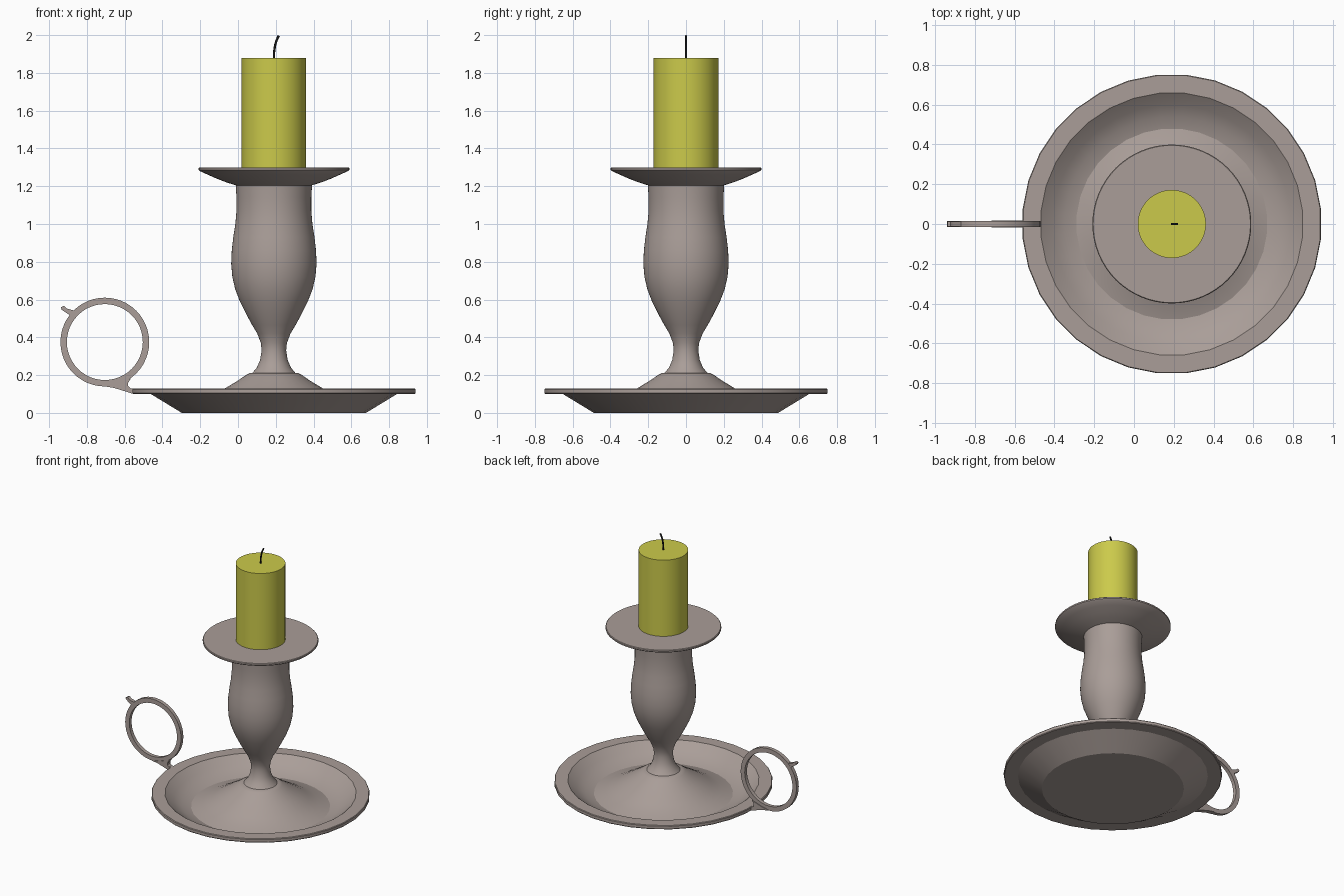
import bpy, bmesh, math
from mathutils import Vector, Matrix

if "Cube" in bpy.data.objects:
    bpy.data.objects.remove(bpy.data.objects["Cube"])

CX = 0.19  # axis of the candlestick


def material(name, rgb):
    m = bpy.data.materials.new(name)
    m.diffuse_color = (*rgb, 1)
    m.use_nodes = True
    m.node_tree.nodes["Principled BSDF"].inputs["Base Color"].default_value = m.diffuse_color
    return m


METAL = material("taupe_metal", (0.40, 0.34, 0.315))
WAX = material("yellow_wax", (0.60, 0.59, 0.07))
BLACK = material("black_wick", (0.01, 0.01, 0.01))


def finish(name, bm, mat, angle=28):
    bmesh.ops.remove_doubles(bm, verts=bm.verts, dist=1e-5)
    bmesh.ops.recalc_face_normals(bm, faces=bm.faces)
    me = bpy.data.meshes.new(name)
    bm.to_mesh(me)
    bm.free()
    ob = bpy.data.objects.new(name, me)
    bpy.context.collection.objects.link(ob)
    me.materials.append(mat)
    bpy.ops.object.select_all(action='DESELECT')
    ob.select_set(True)
    bpy.context.view_layer.objects.active = ob
    bpy.ops.object.shade_smooth_by_angle(angle=math.radians(angle))
    return ob


def lathe(name, profile, mat, segs=64, phase=0.0, closed=False, place=None):
    """Turn a (radius, height) profile round z, then place it."""
    bm = bmesh.new()
    pts = profile + profile[:1] if closed else profile
    start = Matrix.Rotation(phase, 3, 'Z')
    vs = [bm.verts.new(start @ Vector((r, 0, z))) for r, z in pts]
    es = [bm.edges.new(p) for p in zip(vs, vs[1:])]
    bmesh.ops.spin(bm, geom=vs + es, cent=(0, 0, 0), axis=(0, 0, 1),
                   angle=2 * math.pi, steps=segs)
    bmesh.ops.remove_doubles(bm, verts=bm.verts, dist=1e-5)
    bm.transform(place or Matrix.Translation((CX, 0, 0)))
    return finish(name, bm, mat)


def plate(name, outline, half, mat):
    """Flat piece from an x-z outline, thickened along y."""
    bm = bmesh.new()
    f = bm.faces.new([bm.verts.new((x, -half, z)) for x, z in outline])
    new = bmesh.ops.extrude_face_region(bm, geom=[f])["geom"]
    bmesh.ops.translate(bm, vec=(0, 2 * half, 0),
                        verts=[v for v in new if isinstance(v, bmesh.types.BMVert)])
    bm.faces.ensure_lookup_table()
    return finish(name, bm, mat)


# Dish with raised centre
lathe("dish", [(0, 0), (0.49, 0), (0.655, 0.10), (0.749, 0.10), (0.753, 0.105),
               (0.753, 0.125), (0.749, 0.13), (0.66, 0.13), (0.60, 0.082),
               (0.54, 0.047), (0.48, 0.03), (0.40, 0.053), (0.33, 0.088),
               (0.26, 0.13), (0.19, 0.172), (0.15, 0.20), (0.13, 0.21), (0, 0.21)],
      METAL, segs=32, phase=math.pi / 32)

# Turned stem flaring into the drip pan
lathe("stem_and_drip_pan",
      [(0, 0.205), (0.115, 0.21), (0.09, 0.24), (0.073, 0.28), (0.065, 0.33),
       (0.069, 0.37), (0.088, 0.42), (0.115, 0.465), (0.145, 0.52), (0.18, 0.59),
       (0.205, 0.655), (0.22, 0.72), (0.226, 0.79), (0.223, 0.86), (0.215, 0.93),
       (0.204, 1.0), (0.198, 1.07), (0.198, 1.14), (0.202, 1.205), (0.25, 1.22),
       (0.30, 1.239), (0.35, 1.261), (0.392, 1.28), (0.399, 1.286),
       (0.399, 1.296), (0.395, 1.30), (0, 1.30)], METAL)

# Candle
lathe("candle", [(0, 1.29), (0.171, 1.29), (0.171, 1.88), (0, 1.88)], WAX)

# Bent wick
cu = bpy.data.curves.new("wick", 'CURVE')
cu.dimensions = '3D'
cu.bevel_depth = 0.006
cu.bevel_resolution = 2
cu.use_fill_caps = True
path = [(0, 1.87), (0.001, 1.91), (0.006, 1.945), (0.014, 1.973), (0.026, 1.997)]
sp = cu.splines.new('POLY')
sp.points.add(len(path) - 1)
for p, (x, z) in zip(sp.points, path):
    p.co = (CX + x, 0, z, 1)
cu.materials.append(BLACK)
bpy.context.collection.objects.link(bpy.data.objects.new("wick", cu))

# Finger ring standing in the x-z plane
lathe("handle_ring", [(0.201, -0.014), (0.235, -0.014), (0.235, 0.014), (0.201, 0.014)],
      METAL, segs=48, closed=True,
      place=Matrix.Translation((-0.705, 0, 0.375)) @ Matrix.Rotation(math.pi / 2, 4, 'X'))

# Thumb tab on the ring and foot joining ring to dish
plate("thumb_tab", [(-0.885, 0.513), (-0.935, 0.547), (-0.937, 0.56), (-0.922, 0.567),
                    (-0.905, 0.552), (-0.862, 0.54), (-0.85, 0.53)], 0.013, METAL)
plate("handle_foot", [(-0.715, 0.142), (-0.66, 0.133), (-0.61, 0.118), (-0.56, 0.102),
                      (-0.53, 0.102), (-0.53, 0.129), (-0.57, 0.13), (-0.582, 0.143),
                      (-0.583, 0.157), (-0.568, 0.182), (-0.60, 0.172), (-0.65, 0.155)],
      0.018, METAL)
